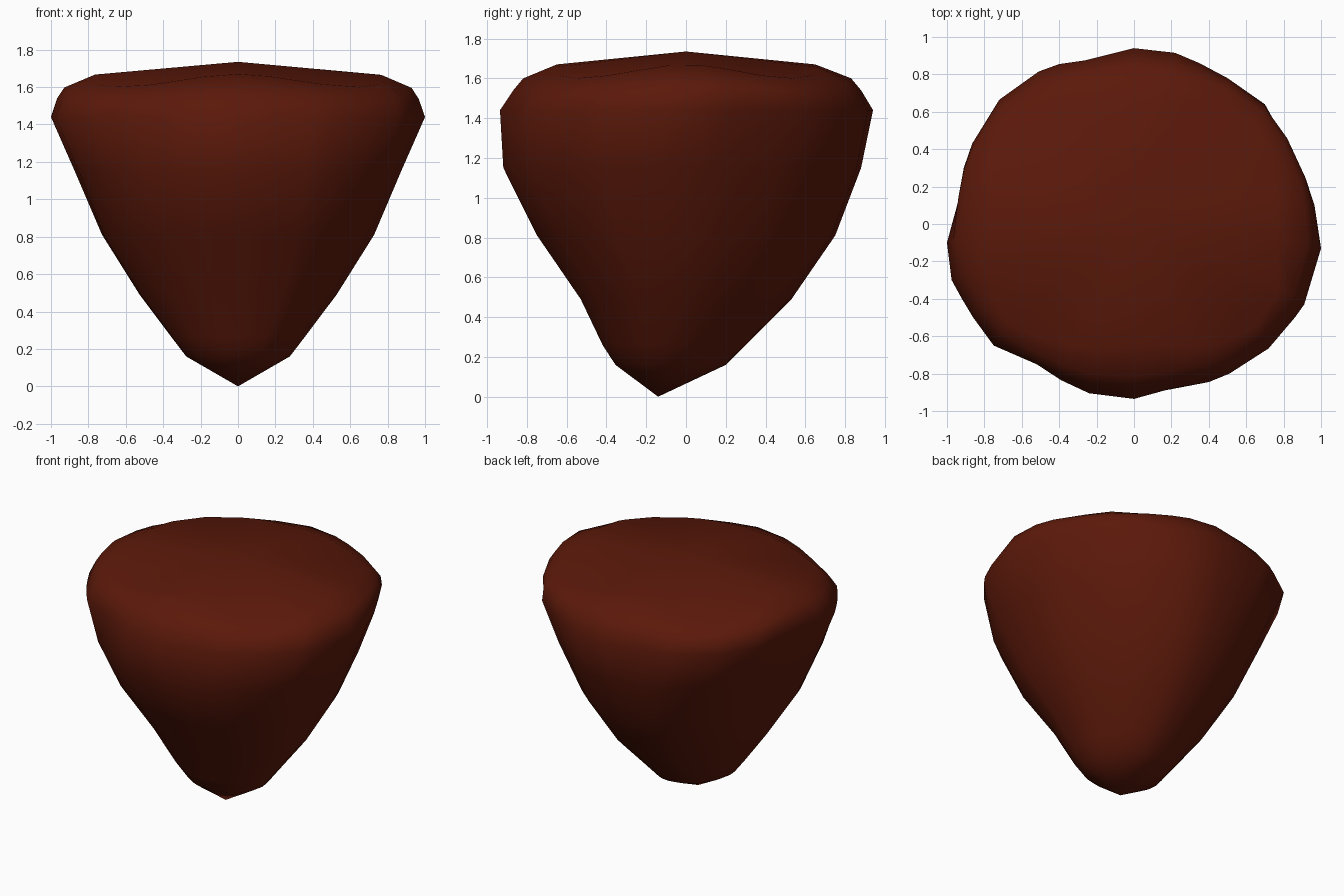
import bpy, bmesh, math

if "Cube" in bpy.data.objects:
    bpy.data.objects.remove(bpy.data.objects["Cube"])

# Irregular outline of the widest ring, counter-clockwise seen from above
OUTLINE = [(1, -.13), (.965, .1), (.91, .25), (.8, .46), (.7, .64), (.5, .78),
           (.35, .86), (.22, .915), (0, .94), (-.26, .875), (-.4, .855),
           (-.51, .815), (-.72, .665), (-.865, .43), (-.91, .3), (-.935, .14),
           (-1, -.1), (-.975, -.3), (-.92, -.4), (-.86, -.5), (-.75, -.65),
           (-.52, -.75), (-.39, -.835), (-.24, -.905), (0, -.935), (.2, -.88),
           (.4, -.845), (.51, -.8), (.72, -.665), (.86, -.5), (.91, -.43)]

# Rings from bottom to top: height, half width, front y, back y,
# narrowing towards the back, diagonal drop, diagonal swell
RINGS = [(.16, .275, -.355, .20, .1, 0, 0), (.26, .35, -.42, .30, .12, 0, 0),
         (.49, .52, -.53, .53, .14, 0, 0), (.81, .72, -.75, .75, .12, 0, 0),
         (1.15, .87, -.92, .88, .06, 0, 0), (1.44, 1, -.94, .94, 0, 0, 0),
         (1.54, .97, -.87, .88, 0, .03, .02), (1.60, .93, -.82, .83, 0, .05, .04),
         (1.67, .76, -.65, .65, 0, .07, .2)]


def ring_point(x, y, z, rx, front, back, narrow, drop, swell):
    """Fit one outline point to a ring; rings off the widest one are rounder."""
    y /= .94
    a = math.atan2(y, x)
    keep = 1 if z == 1.44 else .4
    x = keep * x + (1 - keep) * math.cos(a)
    y = keep * y + (1 - keep) * math.sin(a)
    diag = math.sin(2 * a) ** 2
    s = 1 + swell * diag
    return (x * rx * s * (1 - narrow * y),
            y * s * (back - front) / 2 + (back + front) / 2, z - drop * diag)


bm = bmesh.new()
rings = [[bm.verts.new(ring_point(x, y, *r)) for x, y in OUTLINE] for r in RINGS]
tip = bm.verts.new((0, -.14, 0))
crown = bm.verts.new((0, 0, 1.735))
n = len(OUTLINE)
for i in range(n):
    j = (i + 1) % n
    bm.faces.new((tip, rings[0][j], rings[0][i]))
    bm.faces.new((crown, rings[-1][i], rings[-1][j]))
    for a, b in zip(rings, rings[1:]):
        bm.faces.new((a[i], a[j], b[j], b[i]))
for f in bm.faces:
    f.smooth = True

mesh = bpy.data.meshes.new("tapered_stone")
bm.to_mesh(mesh)
bm.free()
stone = bpy.data.objects.new("tapered_stone", mesh)
bpy.context.collection.objects.link(stone)

# Dark red-brown colour
mat = bpy.data.materials.new("red_brown")
mat.diffuse_color = (.105, .0095, .003, 1)
mat.use_nodes = True
mat.node_tree.nodes["Principled BSDF"].inputs["Base Color"].default_value = mat.diffuse_color
mesh.materials.append(mat)
